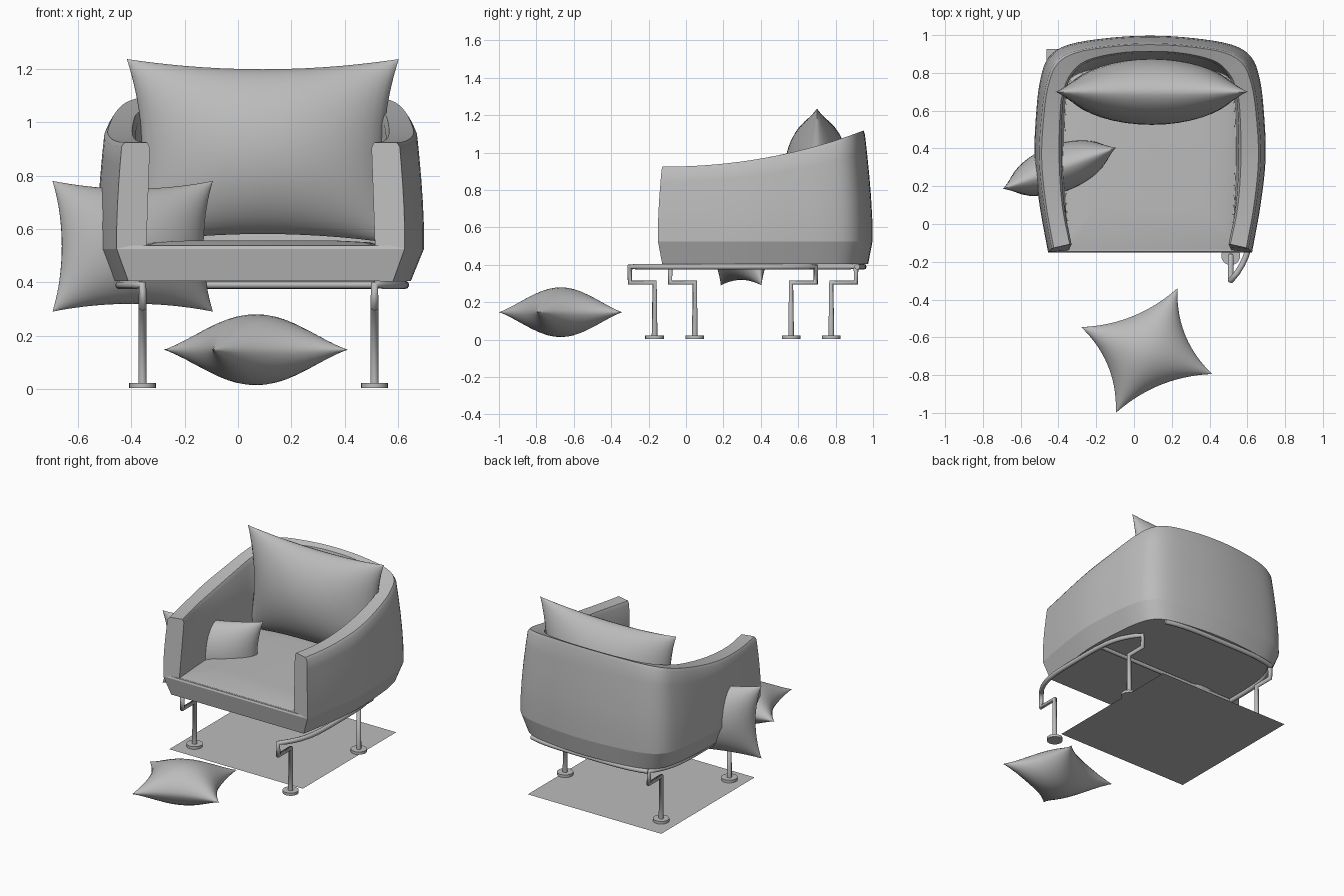
import bpy, bmesh, math
from mathutils import Vector, Matrix

if "Cube" in bpy.data.objects:
    bpy.data.objects.remove(bpy.data.objects["Cube"], do_unlink=True)

grey = bpy.data.materials.new("plain_grey")
grey.use_nodes = True
grey.diffuse_color = (0.5, 0.5, 0.5, 1)
grey.node_tree.nodes["Principled BSDF"].inputs["Base Color"].default_value = (0.5, 0.5, 0.5, 1)

CX, CY = 0.085, 0.42      # middle of the chair


def finish(name, bm, angle=40):
    bmesh.ops.recalc_face_normals(bm, faces=bm.faces)
    mesh = bpy.data.meshes.new(name)
    bm.to_mesh(mesh)
    bm.free()
    obj = bpy.data.objects.new(name, mesh)
    bpy.context.collection.objects.link(obj)
    mesh.materials.append(grey)
    bpy.ops.object.select_all(action='DESELECT')
    obj.select_set(True)
    bpy.context.view_layer.objects.active = obj
    bpy.ops.object.shade_smooth_by_angle(angle=math.radians(angle))
    return obj


def loft(name, rings, angle=40):
    """Skin closed rings of equal length and cap both ends."""
    bm = bmesh.new()
    rows = [[bm.verts.new(p) for p in ring] for ring in rings]
    n = len(rows[0])
    for a, b in zip(rows, rows[1:]):
        for i in range(n):
            j = (i + 1) % n
            bm.faces.new((a[i], a[j], b[j], b[i]))
    bm.faces.new(rows[0])
    bm.faces.new(rows[-1])
    return finish(name, bm, angle)


def smooth_path(half, steps=4):
    """Mirror a half plan (half width, y) and round it with a spline."""
    pts = [Vector((-w, y)) for w, y in half] + [Vector((w, y)) for w, y in half[-2::-1]]
    ext = [2 * pts[0] - pts[1]] + pts + [2 * pts[-1] - pts[-2]]
    out = []
    for a, b, c, d in zip(ext, ext[1:], ext[2:], ext[3:]):
        for k in range(steps):
            t = k / steps
            out.append(0.5 * (2 * b + (c - a) * t + (2 * a - 5 * b + 4 * c - d) * t ** 2
                              + (3 * b - a - 3 * c + d) * t ** 3))
    return out + [pts[-1]]


def place(p, z, sx=1.0, sy=1.0):
    return Vector((CX + p.x * sx, CY + (p.y - CY) * sy, z))


def rim_height(y):
    return 0.925 + 0.173 * (y + 0.1) ** 2


def lean(z):
    return 1 - 0.2 * max(0, z - 0.6) ** 1.5


# plan outlines of the shell
outer = smooth_path([(.54, -.15), (.585, .1), (.612, .35), (.602, .6), (.58, .77),
                     (.535, .885), (.43, .95), (.22, .985), (0, .997)])
inner_top = smooth_path([(.415, -.105), (.455, .1), (.47, .35), (.465, .6), (.45, .7),
                         (.41, .79), (.33, .86), (.17, .9), (0, .91)])
inner_low = smooth_path([(.43, -.14), (.445, .1), (.455, .35), (.45, .6), (.44, .7),
                         (.42, .77), (.33, .81), (.17, .83), (0, .83)])

# wrap-around arms and back
sections = []
for o, t, b in zip(outer, inner_top, inner_low):
    top = rim_height(CY + (o.y - CY) * 0.94)
    ring = []
    for f in (0, .2, .4, .6, .8, .96):
        z = .525 + (top - .525) * f
        ring.append(place(o, z, lean(z), lean(z)))
    crest_out = place(o, top, lean(top), lean(top))
    crest_in = place(t, rim_height(t.y))
    low = place(b, .5)
    ring += [crest_out.lerp(crest_in, .1), crest_out.lerp(crest_in, .9),
             crest_in.lerp(low, .05), crest_in.lerp(low, .5), low]
    sections.append(ring)
loft("arms_and_back", sections)

# upholstered base and crowned seat
loft("seat_base", [[place(p, z, sx, sy) for p in outer]
                   for z, sx, sy in ((.405, .92, .96), (.525, 1, 1), (.537, .99, .992))], 30)
loft("seat", [[place(p, z, s, s) for p in inner_low]
              for z, s in ((.52, 1), (.538, .99), (.55, .9), (.556, .65))])


def pillow(name, centre, half_w, half_h, half_t, pinch, rotation, n=20):
    """Two bulging sheets that share a pinched outline."""
    bm = bmesh.new()
    for side in (-1, 1):
        grid = []
        for i in range(n + 1):
            u = math.sin(math.pi * (i / n - .5))
            row = []
            for j in range(n + 1):
                v = math.sin(math.pi * (j / n - .5))
                bulge = max(0, (1 - u * u) * (1 - v * v)) ** .6
                row.append(bm.verts.new((half_w * u * (1 - pinch * (1 - v * v)),
                                         half_h * v * (1 - pinch * (1 - u * u)),
                                         side * half_t * bulge)))
            grid.append(row)
        for i in range(n):
            for j in range(n):
                bm.faces.new((grid[i][j], grid[i + 1][j], grid[i + 1][j + 1], grid[i][j + 1]))
    bmesh.ops.remove_doubles(bm, verts=bm.verts, dist=1e-5)
    bm.transform(Matrix.Translation(centre) @ rotation)
    finish(name, bm, 60)


def turned(yaw, upright):
    m = Matrix.Rotation(math.radians(yaw), 4, 'Z')
    return m @ Matrix.Rotation(math.pi / 2, 4, 'X') if upright else m


pillow("back_pillow", (.093, .7, .89), .51, .347, .175, .11, turned(0, True))
pillow("arm_pillow", (-.395, .295, .535), .32, .245, .125, .12, turned(20, True))
pillow("floor_pillow", (.067, -.67, .147), .275, .245, .133, .2, turned(22, False))


def tube(name, points, radius=.0155):
    curve = bpy.data.curves.new(name, 'CURVE')
    curve.dimensions = '3D'
    curve.bevel_depth = radius
    curve.bevel_resolution = 2
    curve.use_fill_caps = True
    spline = curve.splines.new('POLY')
    spline.points.add(len(points) - 1)
    for sp, p in zip(spline.points, points):
        sp.co = (*p, 1)
    curve.materials.append(grey)
    bpy.context.collection.objects.link(bpy.data.objects.new(name, curve))


# side frames: bowed rail with stepped legs and round feet
RAIL, STEP = .39, .305
for side, x, bow, mid in (("left", .512, .115, .197), ("right", -.358, -.09, .412)):
    reach, foot = .497, .365
    arc = [(x + bow * (1 - s ** 4), mid + reach * s, RAIL)
           for s in (k / 12 for k in range(-12, 13))]
    start = [(x, mid - foot, .01), (x, mid - foot, STEP), (x, mid - reach, STEP)]
    end = [(x, mid + reach, STEP), (x, mid + foot, STEP), (x, mid + foot, .01)]
    tube(side + "_frame", start + arc + end)
    for label, y in (("front", mid - foot), ("back", mid + foot)):
        bm = bmesh.new()
        bmesh.ops.create_cone(bm, cap_ends=True, segments=24, radius1=.05, radius2=.05, depth=.018,
                              matrix=Matrix.Translation((x, y, .013)))
        finish(f"{side}_{label}_foot", bm)

# rails under the seat
tube("cross_rail", [(-.44, .41, RAIL), (.62, .41, RAIL)], .013)
tube("back_rail", [(.077 + .435 * s, .95 - .035 * s ** 4, RAIL)
                   for s in (k / 10 for k in range(-10, 11))])

# floor sheet
bm = bmesh.new()
bmesh.ops.create_grid(bm, x_segments=1, y_segments=1, size=.5,
                      matrix=Matrix.Translation((.037, .426, 0)))
finish("floor_sheet", bm)
